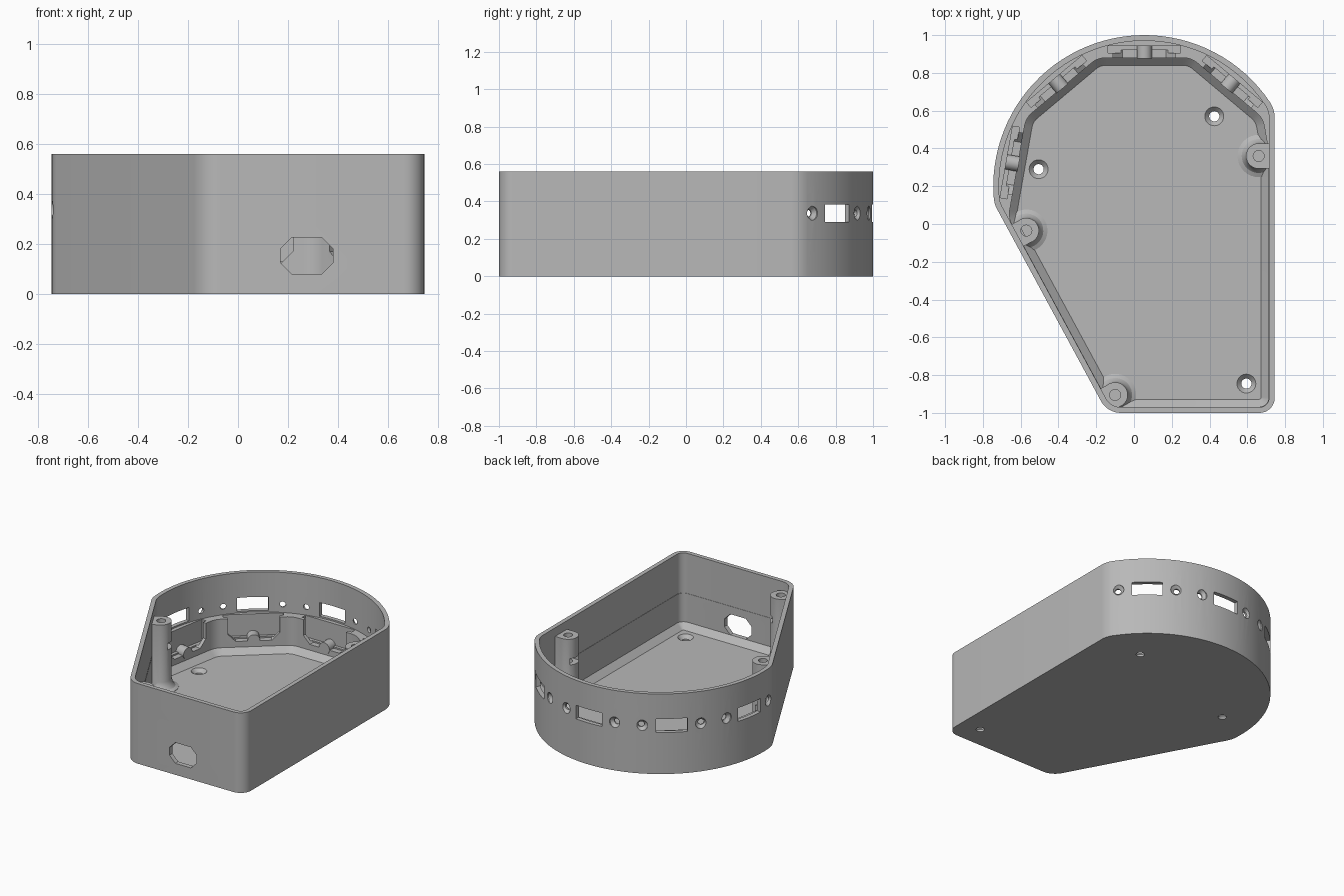
import bpy, bmesh
from math import sin, cos, pi, radians, tan, atan2
from mathutils import Vector, Matrix

if "Cube" in bpy.data.objects:
    bpy.data.objects.remove(bpy.data.objects["Cube"])

grey = bpy.data.materials.new("plain_grey")
grey.use_nodes = True
colour = (0.48, 0.48, 0.48, 1)
grey.diffuse_color = colour
grey.node_tree.nodes["Principled BSDF"].inputs["Base Color"].default_value = colour

HEIGHT, FLOOR, LEDGE = 0.56, 0.04, 0.28
CENTRE = Vector((0.055, 0.2))
RADIUS = 0.8
BAYS = (50, 90, 130, 170)


def loft(name, rings, matrix=Matrix()):
    """Closed solid through rings with equal point counts."""
    bm = bmesh.new()
    loops = [[bm.verts.new(matrix @ Vector(p)) for p in ring] for ring in rings]
    n = len(loops[0])
    for a, b in zip(loops, loops[1:]):
        for i in range(n):
            j = (i + 1) % n
            bm.faces.new((a[i], a[j], b[j], b[i]))
    bm.faces.new(loops[0][::-1])
    bm.faces.new(loops[-1])
    bmesh.ops.recalc_face_normals(bm, faces=bm.faces)
    mesh = bpy.data.meshes.new(name)
    bm.to_mesh(mesh)
    bm.free()
    mesh.materials.append(grey)
    obj = bpy.data.objects.new(name, mesh)
    bpy.context.collection.objects.link(obj)
    return obj


def prism(name, outline, z0, z1, matrix=Matrix()):
    return loft(name, [[(p[0], p[1], z) for p in outline] for z in (z0, z1)], matrix)


def box(name, x0, x1, y0, y1, z0, z1, matrix=Matrix()):
    return prism(name, [(x0, y0), (x1, y0), (x1, y1), (x0, y1)], z0, z1, matrix)


def turned(name, profile, matrix=Matrix(), n=32):
    """Solid of revolution about z from (radius, height) pairs."""
    return loft(name, [[(r * cos(2 * pi * i / n), r * sin(2 * pi * i / n), z)
                        for i in range(n)] for r, z in profile], matrix)


def boolean(target, tool, operation="DIFFERENCE"):
    mod = target.modifiers.new("cut", "BOOLEAN")
    mod.operation, mod.solver, mod.object = operation, "EXACT", tool
    bpy.context.view_layer.objects.active = target
    bpy.ops.object.modifier_apply(modifier=mod.name)
    bpy.data.objects.remove(tool)


def smooth(obj):
    bpy.ops.object.select_all(action="DESELECT")
    obj.select_set(True)
    bpy.context.view_layer.objects.active = obj
    bpy.ops.object.shade_smooth_by_angle(angle=radians(25))


def meet(a, b):
    """Crossing of two lines given as (normal, distance)."""
    (n, d), (m, e) = a, b
    det = n.x * m.y - n.y * m.x
    return Vector(((d * m.y - e * n.y) / det, (n.x * e - m.x * d) / det))


def rounded(corners, steps=8):
    """Fillet (point, radius) corners of a convex anticlockwise outline."""
    out = []
    for i, (p, r) in enumerate(corners):
        if r <= 0:
            out.append(p)
            continue
        u = (p - corners[i - 1][0]).normalized()
        v = (corners[(i + 1) % len(corners)][0] - p).normalized()
        turn = u.angle(v)
        start = p - u * r * tan(turn / 2)
        mid = start + Vector((-u.y, u.x)) * r
        a0 = atan2(-u.x, u.y) - pi / 2
        a0 = atan2((start - mid).y, (start - mid).x)
        out += [mid + r * Vector((cos(a0 + turn * k / steps), sin(a0 + turn * k / steps)))
                for k in range(steps + 1)]
    return out


def straight_walls(d):
    return ((Vector((0, -1)), 1 - d), (Vector((1, 0)), 0.745 - d),
            (Vector((-0.879, -0.476)), 0.6 - d))


def shell(d):
    """Outer outline moved inward by d: three straight walls and an arc."""
    front, right, slant = straight_walls(d)
    R = RADIUS - d
    dx = right[1] - CENTRE.x
    first = atan2((R * R - dx * dx) ** 0.5, dx)
    n, dist = slant
    last = atan2(n.y, n.x) + 2 * pi - math_acos((dist - n.dot(CENTRE)) / R)
    arc = [CENTRE + R * Vector((cos(t), sin(t)))
           for t in [first + (last - first) * k / 44 for k in range(45)]]
    return rounded([(meet(slant, front), 0.12 - d), (meet(front, right), 0.08 - d), (arc[0], 0.15 - d)]
                   + [(p, 0) for p in arc[1:-1]] + [(arc[-1], 0.15 - d)])


def math_acos(c):
    return atan2((1 - c * c) ** 0.5, c)


def lower_room(d):
    """Faceted lower cavity outline moved inward by d."""
    front, right, slant = straight_walls(0.032 + d)
    facets = []
    for a in (10,) + BAYS:
        n = Vector((cos(radians(a)), sin(radians(a))))
        facets.append((n, n.dot(CENTRE) + 0.68 - d))
    lines = [slant, front, right] + facets
    radii = [0.08, 0.05, 0.1] + [0.12] * 5
    pts = [(meet(lines[i], lines[(i + 1) % 8]), radii[i] - d) for i in range(8)]
    return rounded(pts)


# Tray: outer solid, upper cavity, faceted lower cavity with a chamfered floor
body = prism("case_body", shell(0), 0, HEIGHT)
boolean(body, prism("upper_cut", shell(0.03), LEDGE, HEIGHT + 0.1))
levels = ((0.04, FLOOR), (0, FLOOR + 0.04), (0, LEDGE + 0.06))
boolean(body, loft("lower_cut", [[(p.x, p.y, z) for p in lower_room(d)] for d, z in levels]))

# Sensor bays around the arc: window, two countersunk screws, board slot, opening
for a in BAYS:
    # local x runs outward, local y along the wall
    m = Matrix.Translation((*CENTRE, 0)) @ Matrix.Rotation(radians(a), 4, "Z")
    boolean(body, box("window_cut", 0.72, 0.9, -0.1, 0.1, 0.29, 0.385, m))
    for side in (-0.19, 0.19):
        axis = m @ Matrix.Translation((0, side, 0.337)) @ Matrix.Rotation(pi / 2, 4, "Y")
        boolean(body, turned("screw_cut", [(0.019, 0.7), (0.019, 0.757), (0.038, 0.777),
                                           (0.038, 0.85)], axis, 24))
    boolean(body, box("slot_cut", 0.705, 0.742, -0.192, 0.192, 0.13, 0.3, m))
    trapezoid = [(-0.115, 0.12), (0.115, 0.12), (0.165, 0.17), (0.165, 0.32),
                 (-0.165, 0.32), (-0.165, 0.17)]
    boolean(body, loft("opening_cut", [[(x, y, z) for y, z in trapezoid] for x in (0.6, 0.72)], m))
    axis = m @ Matrix.Translation((0, 0, 0.125)) @ Matrix.Rotation(pi / 2, 4, "Y")
    smooth(turned("bay_ridge", [(0.04, 0.675), (0.04, 0.745)], axis, 24))

# Cable port in the front wall
c, x0, x1, z0, z1 = 0.045, 0.17, 0.38, 0.08, 0.225
port = [(x0 + c, z0), (x1 - c, z0), (x1, z0 + c), (x1, z1 - c),
        (x1 - c, z1), (x0 + c, z1), (x0, z1 - c), (x0, z0 + c)]
boolean(body, loft("port_cut", [[(x, y, z) for x, z in port] for y in (-1.1, -0.9)]))

# Countersunk mounting holes in the floor
for x, y in ((0.425, 0.57), (-0.505, 0.29), (0.595, -0.845)):
    boolean(body, turned("floor_hole_cut", [(0.027, -0.05), (0.027, 0.015), (0.05, FLOOR), (0.05, 0.07)],
                         Matrix.Translation((x, y, 0))))
smooth(body)

# Lid posts: flared base, web to the wall, screw bore and nut slot
inward = radians(28.4)
for name, x, y, a in (("left_post", 0.66, 0.36, pi), ("right_post", -0.57, -0.035, inward),
                      ("front_post", -0.1, -0.905, inward)):
    m = Matrix.Translation((x, y, 0)) @ Matrix.Rotation(a, 4, "Z")
    post = turned(name, [(0.112, 0.03), (0.112, 0.042), (0.09, 0.052), (0.075, 0.07),
                         (0.067, 0.1), (0.067, 0.5)], m)
    boolean(post, box("web", -0.2, 0, -0.066, 0.066, 0.03, 0.5, m), "UNION")
    boolean(post, prism("trim", shell(0.015), 0, HEIGHT), "INTERSECT")
    boolean(post, turned("bore", [(0.029, 0.2), (0.029, 0.6)], m, 24))
    boolean(post, box("nut_slot", -0.02, 0.15, -0.048, 0.048, 0.32, 0.365, m))
    smooth(post)
